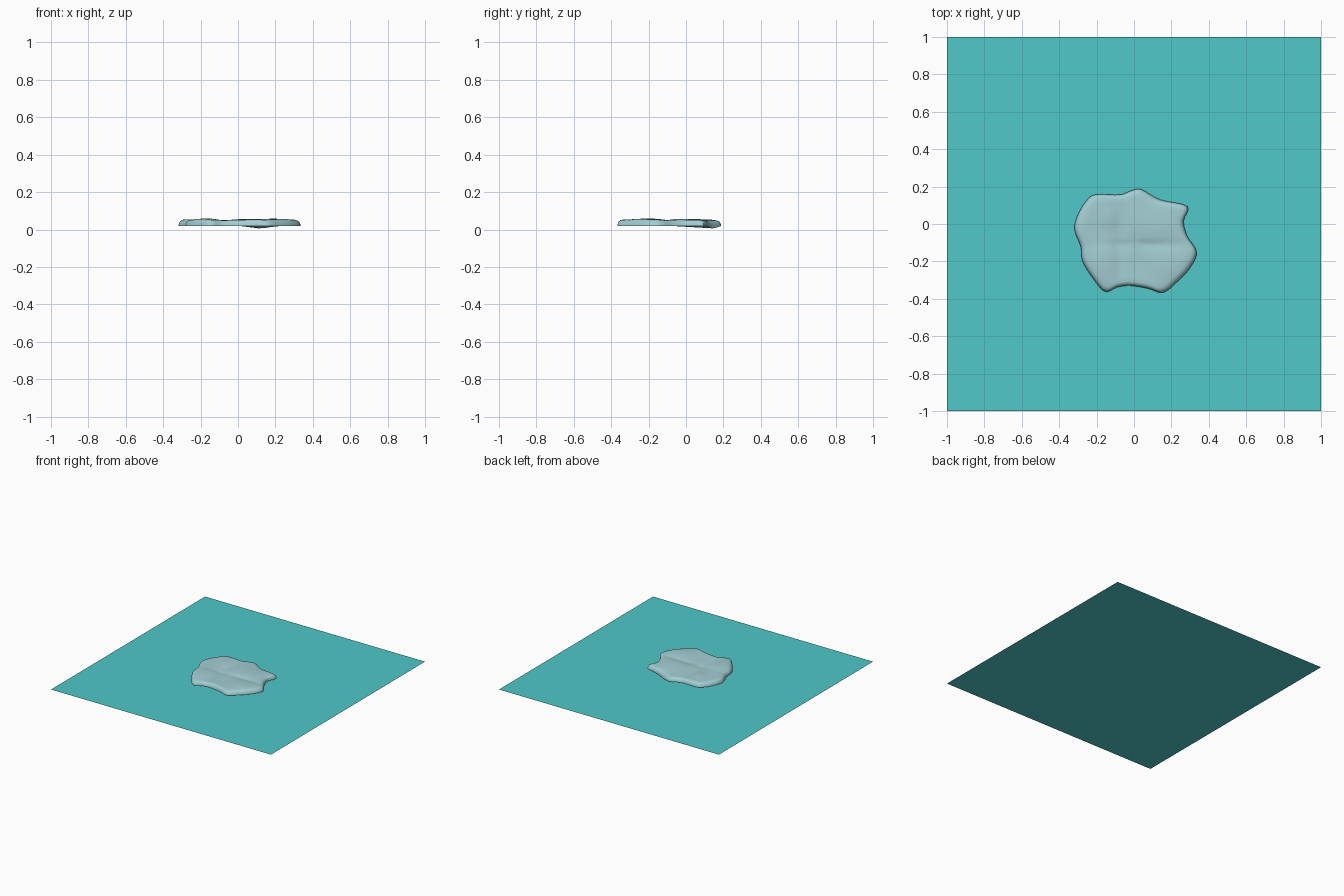
import bpy, bmesh, math
from mathutils import Vector

if "Cube" in bpy.data.objects:
    bpy.data.objects.remove(bpy.data.objects["Cube"])


def material(name, rgb):
    m = bpy.data.materials.new(name)
    m.diffuse_color = (*rgb, 1)
    m.use_nodes = True
    m.node_tree.nodes["Principled BSDF"].inputs["Base Color"].default_value = m.diffuse_color
    return m


def make_object(name, bm, mat):
    bmesh.ops.recalc_face_normals(bm, faces=bm.faces[:])
    mesh = bpy.data.meshes.new(name)
    bm.to_mesh(mesh)
    bm.free()
    mesh.materials.append(mat)
    ob = bpy.data.objects.new(name, mesh)
    bpy.context.collection.objects.link(ob)
    return ob


water_mat = material("turquoise water", (0.080, 0.580, 0.580))
ice_mat = material("pale ice", (0.366, 0.615, 0.650))

# Water: a flat sheet
bm = bmesh.new()
bmesh.ops.create_grid(bm, x_segments=1, y_segments=1, size=1)
water = make_object("water_sheet", bm, water_mat)
if water.data.polygons[0].normal.z < 0:
    water.data.flip_normals()

# Ice floe outline, smoothed with a closed Catmull-Rom curve
outline = [(.04, .185), (.14, .13), (.285, .095), (.265, .015), (.285, -.065),
           (.335, -.15), (.30, -.235), (.23, -.31), (.155, -.367), (.075, -.345),
           (-.02, -.33), (-.09, -.338), (-.155, -.362), (-.22, -.29), (-.275, -.20),
           (-.285, -.12), (-.318, -.03), (-.30, .05), (-.25, .13), (-.20, .158),
           (-.075, .157), (-.01, .18)]
pts = [Vector(p) for p in outline]
rim = []
for i in range(len(pts)):
    a, b, c, d = (pts[(i + k) % len(pts)] for k in (-1, 0, 1, 2))
    for s in range(4):
        t = s / 4
        rim.append(0.5 * (2 * b + (c - a) * t + (2 * a - 5 * b + 4 * c - d) * t * t
                          + (3 * b - a - 3 * c + d) * t ** 3))


def bump(x, y, cx, cy, sx, sy):
    return math.exp(-((x - cx) / sx) ** 2 - ((y - cy) / sy) ** 2)


def sag(x, y):
    # the far edge droops to the water
    return -0.016 * bump(x, y, .13, .16, .07, .06)


def top_height(x, y):
    # gentle mounds with a valley running front to back and one across
    z = 0.052 + 0.003 * math.sin(17 * x + 1) * math.cos(15 * y)
    z += 0.008 * bump(x, y, -.14, .03, .05, .06) + 0.006 * bump(x, y, .16, -.02, .09, .07)
    z += 0.004 * bump(x, y, .15, -.22, .10, .07) + 0.004 * bump(x, y, -.18, -.2, .07, .1)
    z -= 0.009 * bump(x, y, -.075, -.1, .03, .22) + 0.006 * bump(x, y, .08, -.11, .25, .025)
    return z


# Ice floe: rings from the lower rim over the rounded edge to the middle
centre = Vector((0, -.09))
bm = bmesh.new()
rings = []
for scale, lift in [(1, 0), (.992, .35), (.975, .68), (.945, .9), (.90, 1)] + \
        [(.9 - .1 * k, 1) for k in range(1, 9)]:
    ring = []
    for p in rim:
        x, y = centre + (p - centre) * scale
        low = 0.020 + sag(x, y)
        high = top_height(x, y) + 0.6 * sag(x, y)
        ring.append(bm.verts.new((x, y, low + (high - low) * lift)))
    rings.append(ring)
n = len(rim)
for r0, r1 in zip(rings, rings[1:]):
    for i in range(n):
        j = (i + 1) % n
        bm.faces.new((r0[i], r0[j], r1[j], r1[i]))
mid = bm.verts.new((*centre, top_height(*centre)))
base = bm.verts.new((*centre, 0.02))
for i in range(n):
    j = (i + 1) % n
    bm.faces.new((rings[-1][i], rings[-1][j], mid))
    bm.faces.new((rings[0][j], rings[0][i], base))
floe = make_object("ice_floe", bm, ice_mat)
bpy.context.view_layer.objects.active = floe
floe.select_set(True)
bpy.ops.object.shade_smooth_by_angle(angle=math.radians(40))
